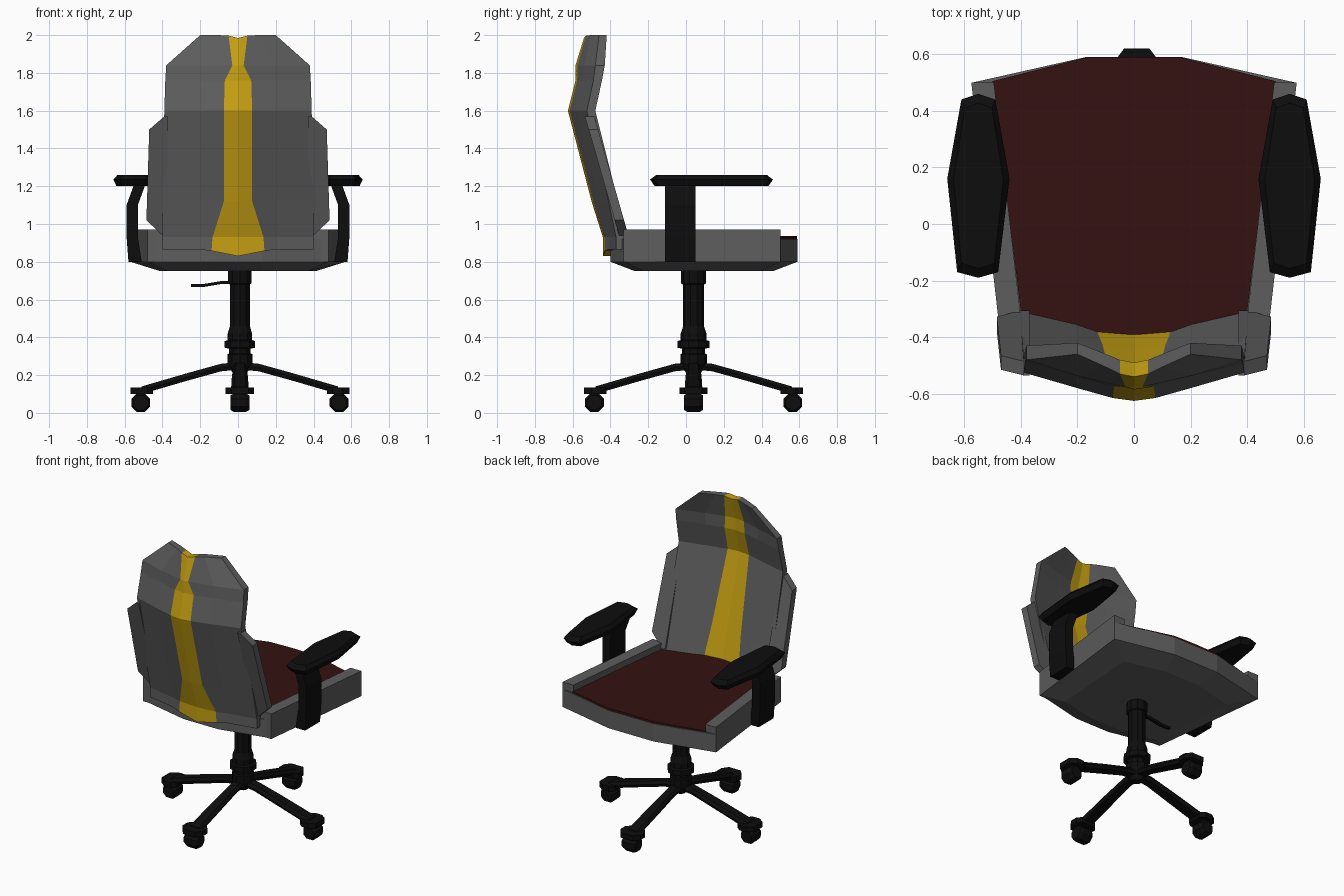
import bpy, bmesh, math
from mathutils import Matrix, Vector

if "Cube" in bpy.data.objects:
    bpy.data.objects.remove(bpy.data.objects["Cube"])


def material(name, rgb):
    m = bpy.data.materials.new(name)
    m.use_nodes = True
    m.diffuse_color = (*rgb, 1)
    bsdf = m.node_tree.nodes["Principled BSDF"]
    bsdf.inputs["Base Color"].default_value = (*rgb, 1)
    bsdf.inputs["Roughness"].default_value = 0.8
    return m


GREY = material("grey upholstery", (0.11, 0.11, 0.11))
YELLOW = material("yellow stripe", (0.56, 0.35, 0.006))
RED = material("dark red cushion", (0.035, 0.006, 0.006))
BLACK = material("black plastic", (0.004, 0.004, 0.004))


def loft(name, rings, mats, stripe=(), caps=True, place=None):
    """Skin a list of equal-length closed rings; stripe segments use material 1."""
    bm = bmesh.new()
    loops = [[bm.verts.new(p) for p in ring] for ring in rings]
    n = len(loops[0])
    for a, b in zip(loops, loops[1:]):
        for i in range(n):
            j = (i + 1) % n
            f = bm.faces.new((a[i], a[j], b[j], b[i]))
            f.material_index = int(i in stripe)
    if caps:
        for ring in (loops[0], loops[-1]):
            if not stripe:
                bm.faces.new(ring)
                continue
            for i in range(n // 2 - 1):
                f = bm.faces.new((ring[i], ring[i + 1], ring[n - 2 - i], ring[n - 1 - i]))
                f.material_index = int(i in stripe)
    bmesh.ops.recalc_face_normals(bm, faces=bm.faces)
    if place:
        bm.transform(place)
        if place.determinant() < 0:
            bmesh.ops.reverse_faces(bm, faces=bm.faces)
    mesh = bpy.data.meshes.new(name)
    bm.to_mesh(mesh)
    bm.free()
    for m in mats:
        mesh.materials.append(m)
    ob = bpy.data.objects.new(name, mesh)
    bpy.context.collection.objects.link(ob)
    return ob


def lathe(name, profile, sides, mat, place=None):
    """Revolve (radius, z) points around z."""
    rings = [[(r * math.cos(2 * math.pi * (i + .5) / sides),
               r * math.sin(2 * math.pi * (i + .5) / sides), z)
              for i in range(sides)] for r, z in profile]
    return loft(name, rings, [mat], place=place)


def mirrored(half):
    """Complete a right-hand outline by reflecting it in x."""
    return half + [(-x, y) for x, y in reversed(half)]


# Seat pan: vertical rim with a sloped, flat underside
rim = mirrored([(.13, -.40), (.48, -.32), (.57, .50), (.17, .59)])
base = mirrored([(.12, -.27), (.37, -.22), (.41, .39), (.13, .46)])
loft("seat_pan", [[(x, y, .75) for x, y in base],
                  [(x, y, .80) for x, y in rim],
                  [(x, y, .92) for x, y in rim]], [GREY])

# Cushion: thin panel with a shallow ridge along the middle
edge = [(0, -.39), (.13, -.39), (.40, -.31), (.50, .505), (.17, .588), (0, .588)]
for side, name in ((1, "seat_cushion_left"), (-1, "seat_cushion_right")):
    loft(name, [[(side * x, y, .90) for x, y in edge],
                [(side * x, y, .937 - .02 * x) for x, y in edge]], [RED])

# Raised bolsters, arm supports and arm pads on both sides
bolster = [(.40, -.33), (.48, -.33), (.575, .50), (.495, .50)]
support = [(.51, .58, .80), (.53, .59, .93), (.53, .59, 1.10), (.49, .55, 1.21)]
pad = [(.49, .44), (.55, .46), (.61, .44), (.66, .16),
       (.625, -.17), (.55, -.19), (.48, -.17), (.44, .16)]
for side, word in ((1, "left"), (-1, "right")):
    flip = Matrix.Diagonal((side, 1, 1, 1))
    loft("seat_bolster_" + word, [[(x, y, z) for x, y in bolster] for z in (.80, .97)],
         [GREY], place=flip)
    loft("arm_support_" + word,
         [[(a, -.11, z), (b, -.11, z), (b, .05, z), (a, .05, z)] for a, b, z in support],
         [BLACK], place=flip)
    rings = [[(.55 + (x - .55) * s, .14 + (y - .14) * (.5 + s / 2), z) for x, y in pad]
             for s, z in ((.85, 1.20), (1, 1.235), (.8, 1.26))]
    loft("arm_pad_" + word, rings, [BLACK], place=flip)

# Backrest: hollowed shell.
# Rows: z, middle drop, half width, front (middle, side), rear (middle, side), stripes front, rear
rows = [
    (.865, -.035, .40, -.38, -.31, -.44, -.37, .13, .14),
    (.93, 0, .40, -.39, -.31, -.44, -.37, .13, .135),
    (1.12, 0, .40, -.44, -.36, -.50, -.41, .11, .075),
    (1.60, 0, .39, -.57, -.48, -.625, -.525, .08, .075),
    (1.76, 0, .385, -.53, -.445, -.585, -.49, .075, .07),
    (1.84, 0, .38, -.53, -.43, -.585, -.48, .07, .03),
    (2.0, -.015, .20, -.49, -.42, -.54, -.46, .05, .05),
]


def back_row(z, drop, half, fm, fs, rm, rs, wf, wr):
    def line(mid, side, w):
        xm = max(.2 * half / .39, w + .02)
        right = [(w, mid + .01, z + drop * .2),
                 (xm, mid + (side - mid) * .45, z), (half, side, z)]
        left = [(-x, y, h) for x, y, h in reversed(right)]
        return left + [(0, mid, z + drop)] + right
    return line(fm, fs, wf) + line(rm, rs, wr)[::-1]


loft("backrest", [back_row(*r) for r in rows], [GREY, YELLOW], stripe=(2, 3, 9, 10))

# Side wings of the backrest, following its lean
wing = [(.37, 1.57), (.39, 1.57), (.47, 1.50), (.485, 1.02), (.40, .94), (.37, .94)]
for side, word in ((1, "left"), (-1, "right")):
    rings = [[(side * x, -.305 - .286 * (z - .94) - d, z) for x, z in wing] for d in (0, .05)]
    loft("backrest_wing_" + word, rings, [GREY])

# Central gas column with collars
centre = Matrix.Translation((.01, .04, 0))
lathe("column", [(.03, .20), (.06, .24), (.07, .26), (.07, .31), (.06, .315), (.06, .34),
                 (.085, .345), (.085, .38), (.068, .385), (.068, .42), (.055, .46),
                 (.055, .68), (.066, .685), (.066, .75)], 10, BLACK, centre)

# Height lever
path = [(-.03, .69), (-.09, .69), (-.18, .675), (-.25, .675)]
loft("height_lever", [[(x, .04 + a * .01, z + b * .008)
                       for a, b in ((-1, -1), (1, -1), (1, 1), (-1, 1))]
                      for x, z in path], [BLACK])

# Four legs, each with a caster plate and wheel
section = [(-.035, -.02), (.035, -.02), (.045, 0), (.03, .02), (-.03, .02), (-.045, 0)]
leg_path = [(0, .25, .8), (.10, .24, .8), (.28, .19, .95), (.52, .12, 1.05)]
plate = [(.46, -.05), (.49, -.075), (.54, -.075), (.58, -.045),
         (.58, .045), (.54, .075), (.49, .075), (.46, .05)]
for k in range(4):
    turn = centre @ Matrix.Rotation(k * math.pi / 2, 4, "Z")
    tag = str(k + 1)
    loft("leg_" + tag, [[(r, s * y, z + h) for y, h in section] for r, z, s in leg_path],
         [BLACK], place=turn)
    loft("caster_plate_" + tag, [[(x, y, z) for x, y in plate] for z in (.10, .135)],
         [BLACK], place=turn)
    axle = turn @ Matrix.Translation((.525, 0, .054)) @ Matrix.Rotation(math.pi / 2, 4, "X")
    lathe("caster_wheel_" + tag, [(.042, -.05), (.054, -.03), (.054, .03), (.042, .05)],
          8, BLACK, axle)
